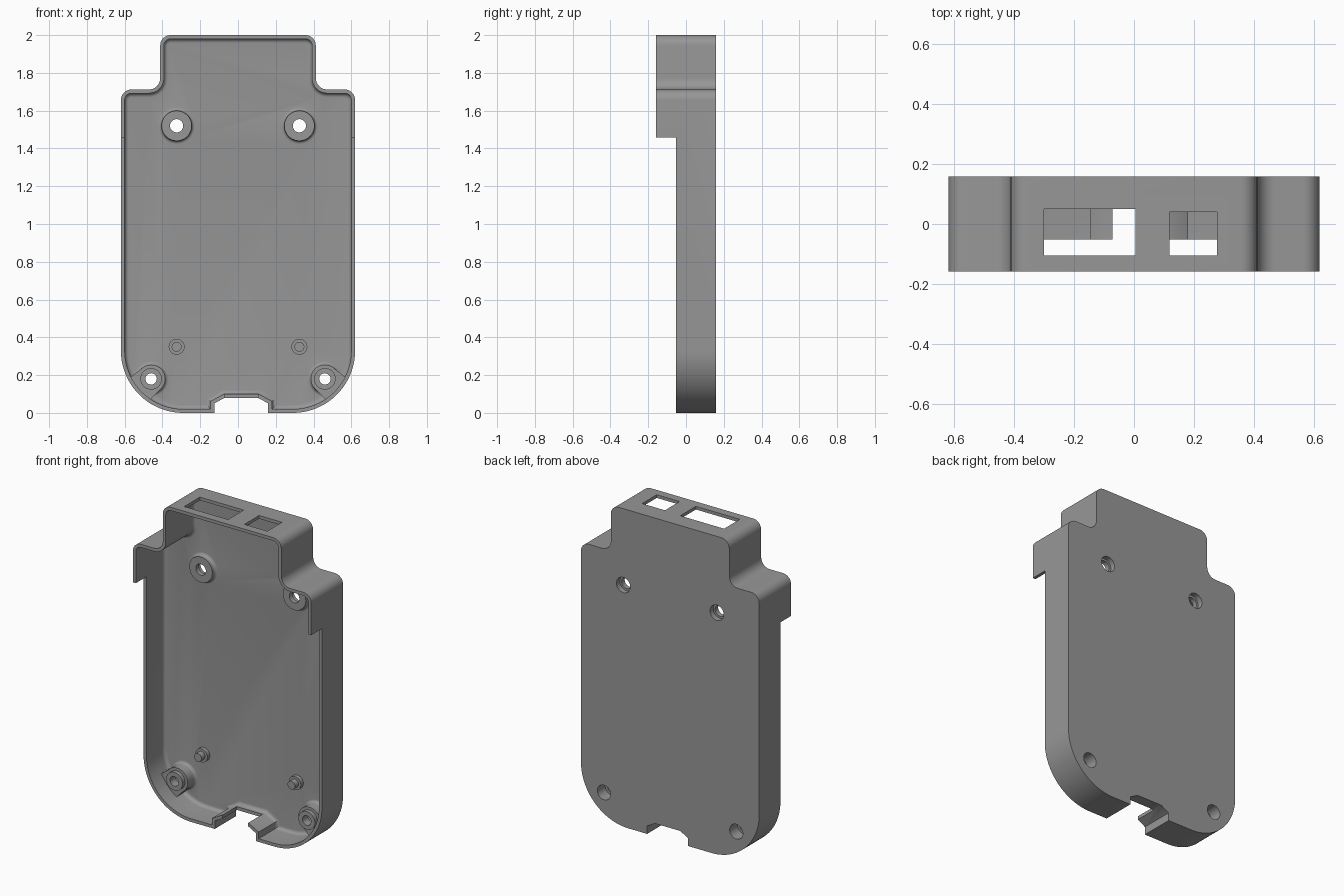
import bpy, bmesh, math
from mathutils import Vector

if "Cube" in bpy.data.objects:
    bpy.data.objects.remove(bpy.data.objects["Cube"])

BACK, FLOOR, RIM, RIM_TOP, WALL, FILLET = 0.158, 0.125, -0.052, -0.158, 0.02, 0.022

grey = bpy.data.materials.new("grey plastic")
grey.diffuse_color = (0.31, 0.31, 0.31, 1)
grey.use_nodes = True
grey.node_tree.nodes["Principled BSDF"].inputs["Base Color"].default_value = grey.diffuse_color


def make_object(name, bm):
    bmesh.ops.recalc_face_normals(bm, faces=bm.faces)
    mesh = bpy.data.meshes.new(name)
    bm.to_mesh(mesh)
    bm.free()
    mesh.materials.append(grey)
    ob = bpy.data.objects.new(name, mesh)
    bpy.context.collection.objects.link(ob)
    return ob


def rounded(corners):
    """Closed outline from (x, z, radius, steps) corners."""
    out, n = [], len(corners)
    for i, (x, z, r, steps) in enumerate(corners):
        p = Vector((x, z))
        if r == 0:
            out.append(p)
            continue
        a = (Vector(corners[i - 1][:2]) - p).normalized()
        b = (Vector(corners[(i + 1) % n][:2]) - p).normalized()
        half = a.angle(b) / 2
        c = p + (a + b).normalized() * r / math.sin(half)
        start = p + a * r / math.tan(half) - c
        end = p + b * r / math.tan(half) - c
        sweep = math.atan2(start.cross(end), start.dot(end))
        for k in range(steps + 1):
            t = sweep * k / steps
            out.append(c + Vector((start.x * math.cos(t) - start.y * math.sin(t),
                                   start.x * math.sin(t) + start.y * math.cos(t))))
    return out


def inset(path, d):
    """Mitred inward offset of a counter-clockwise outline."""
    out, n = [], len(path)
    for i, p in enumerate(path):
        a = (p - path[i - 1]).normalized()
        b = (path[(i + 1) % n] - p).normalized()
        na, nb = Vector((-a.y, a.x)), Vector((-b.y, b.x))
        out.append(p + (na + nb) * d / (1 + na.dot(nb)))
    return out


def loft(name, rings):
    """Skin rings of (outline, y) and cap both ends."""
    bm = bmesh.new()
    loops = [[bm.verts.new((p[0], y, p[1])) for p in path] for path, y in rings]
    n = len(loops[0])
    for a, b in zip(loops, loops[1:]):
        for i in range(n):
            bm.faces.new((a[i], a[(i + 1) % n], b[(i + 1) % n], b[i]))
    bm.faces.new(loops[0])
    bm.faces.new(loops[-1])
    return make_object(name, bm)


def lathe(name, x, z, profile, seg=40):
    """Round part along y from (radius, y) pairs."""
    ring = [(math.cos(2 * math.pi * i / seg), math.sin(2 * math.pi * i / seg)) for i in range(seg)]
    return loft(name, [([(x + r * c, z + r * s) for c, s in ring], y) for r, y in profile])


def box(name, x0, x1, y0, y1, z0, z1):
    return loft(name, [([(x0, z0), (x1, z0), (x1, z1), (x0, z1)], y) for y in (y0, y1)])


def boss(r, top, f):
    """Boss profile with a cove of radius f where it meets the floor."""
    cove = [(r + f - f * math.cos(t), FLOOR - f + f * math.sin(t))
            for t in (math.pi / 2 * k / 6 for k in range(7))]
    return [(r, top)] + cove + [(r + f, FLOOR + 0.012)]


# Shell outline, counter-clockwise from the cable notch
outline = rounded([
    (0.16, 0, 0, 0), (0.62, 0, 0.33, 20), (0.62, 1.712, 0.055, 8), (0.412, 1.712, 0.06, 8),
    (0.412, 2, 0.055, 8), (-0.412, 2, 0.055, 8), (-0.412, 1.712, 0.06, 8),
    (-0.62, 1.712, 0.055, 8), (-0.62, 0, 0.33, 20), (-0.125, 0, 0, 0),
    (-0.125, 0.05, 0, 0), (-0.07, 0.08, 0, 0), (0.105, 0.08, 0, 0), (0.16, 0.05, 0, 0)])

rings = [(outline, BACK), (outline, RIM_TOP), (inset(outline, WALL), RIM_TOP)]
for k in range(7):
    t = math.pi / 2 * k / 6
    rings.append((inset(outline, WALL + FILLET * (1 - math.cos(t))),
                  FLOOR - FILLET + FILLET * math.sin(t)))
shell = loft("case_shell", rings)

adds, cuts = [], []

# Lowered rim below the hood, port windows, open top of the cable notch
cuts.append(box("rim_cutter", -1, 1, -0.4, RIM, -0.2, 1.458))
cuts.append(box("wide_port_cutter", -0.3, 0.005, -0.105, 0.05, 1.9, 2.1))
cuts.append(box("small_port_cutter", 0.118, 0.277, -0.105, 0.04, 1.9, 2.1))
cuts.append(box("notch_cutter", -0.072, 0.107, -0.3, 0.09, 0.07, 0.125))

for s in (-1, 1):
    # Upper screw bosses
    adds.append(lathe("upper_boss", s * 0.325, 1.52, boss(0.08, 0.095, 0.018)))
    cuts.append(lathe("upper_hole", s * 0.325, 1.52, [(0.035, 0), (0.035, 0.3)]))
    cuts.append(lathe("upper_counterbore", s * 0.325, 1.52, [(0.048, 0.125), (0.048, 0.3)]))
    # Locating posts with a pin
    adds.append(lathe("locating_post", s * 0.325, 0.35,
                      [(0.026, 0.065), (0.026, 0.1), (0.042, 0.1), (0.042, FLOOR + 0.012)]))
    # Lower bosses on a pad that joins the corner wall
    cx, cz = s * 0.46, 0.18
    d = Vector((s * 0.18, -0.16)).normalized()
    n = Vector((-d.y, d.x))
    c = Vector((cx, cz))
    pad = [c - n * 0.074, c + d * 0.083 - n * 0.08, c + d * 0.083 + n * 0.08, c + n * 0.074]
    adds.append(loft("boss_web", [(pad, 0.05), (pad, FLOOR + 0.011)]))
    adds.append(lathe("boss_pad", cx, cz, boss(0.075, 0.05, 0.018)))
    adds.append(lathe("lower_boss", cx, cz, [(0.057, 0.025), (0.057, FLOOR + 0.013)]))
    cuts.append(lathe("lower_hole", cx, cz, [(0.03, -0.02), (0.03, 0.3)]))
    cuts.append(lathe("lower_counterbore", cx, cz, [(0.046, 0.08), (0.046, 0.3)]))

# Combine everything into one moulded part
for ob, op in [(o, 'UNION') for o in adds] + [(o, 'DIFFERENCE') for o in cuts]:
    m = shell.modifiers.new(ob.name, 'BOOLEAN')
    m.operation, m.object, m.solver = op, ob, 'EXACT'
bpy.context.view_layer.objects.active = shell
shell.select_set(True)
for m in list(shell.modifiers):
    bpy.ops.object.modifier_apply(modifier=m.name)
for ob in adds + cuts:
    bpy.data.objects.remove(ob)
bpy.ops.object.shade_smooth_by_angle(angle=math.radians(30))
